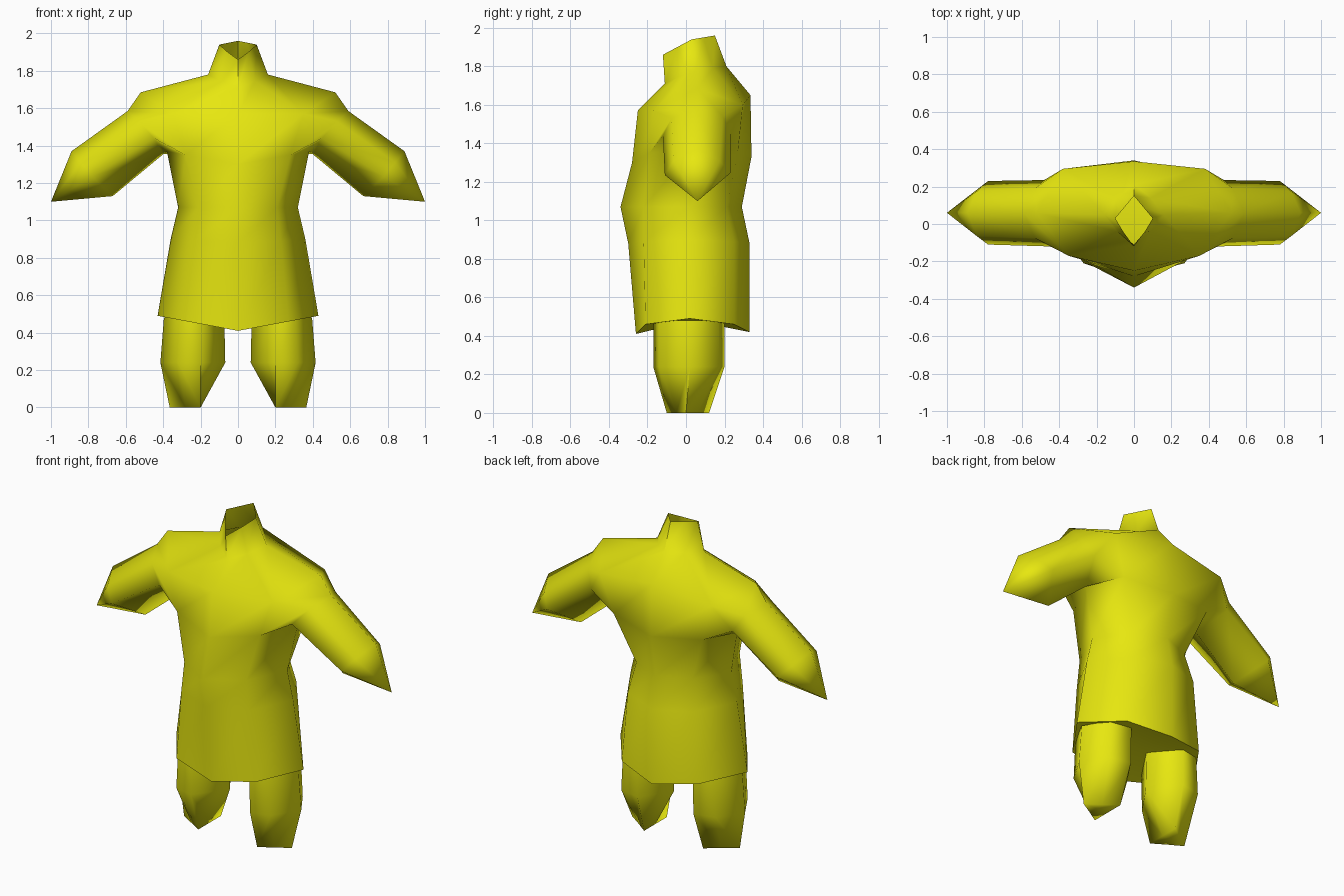
import bpy, bmesh, math

if "Cube" in bpy.data.objects:
    bpy.data.objects.remove(bpy.data.objects["Cube"])

yellow = bpy.data.materials.new("yellow")
yellow.diffuse_color = (0.8, 0.8, 0.005, 1)
yellow.use_nodes = True
yellow.node_tree.nodes["Principled BSDF"].inputs["Base Color"].default_value = yellow.diffuse_color


def skin(bm, rings, start=None, end=None, skip=()):
    """Skin closed rings; start/end are cap centres, skip holds (band, side) gaps."""
    loops = [[bm.verts.new(p) for p in r] for r in rings]
    n = len(loops[0])
    for k, (a, b) in enumerate(zip(loops, loops[1:])):
        for i in range(n):
            j = (i + 1) % n
            if (k, i) not in skip:
                bm.faces.new((a[i], a[j], b[j], b[i]))
    for tip, loop in ((start, loops[0]), (end, loops[-1])):
        if tip:
            v = bm.verts.new(tip)
            for i in range(n):
                bm.faces.new((loop[i], loop[(i + 1) % n], v))


def finish(bm, name, angle):
    bmesh.ops.remove_doubles(bm, verts=bm.verts, dist=0.0005)
    bmesh.ops.recalc_face_normals(bm, faces=bm.faces)
    me = bpy.data.meshes.new(name)
    bm.to_mesh(me)
    bm.free()
    me.materials.append(yellow)
    me.shade_smooth()
    me.set_sharp_from_angle(angle=math.radians(angle))
    bpy.context.collection.objects.link(bpy.data.objects.new(name, me))


def full_ring(half):
    """Half ring from front centre to back centre, completed by symmetry."""
    return half + [(-x, y, z) for x, y, z in half[-2:0:-1]]


def mirrored(points, s):
    return [(s * x, y, z) for x, y, z in points]


# Tunic body: hem, hips, waist, ribs, shoulders, neck base, open collar
body = [
    [(0, -.26, .41), (.27, -.21, .46), (.43, .02, .49), (.26, .25, .46), (0, .33, .42)],
    [(0, -.30, .88), (.23, -.22, .89), (.36, .02, .90), (.22, .25, .89), (0, .33, .88)],
    [(0, -.34, 1.07), (.21, -.22, 1.07), (.32, .02, 1.07), (.19, .21, 1.07), (0, .29, 1.07)],
    [(0, -.28, 1.30), (.28, -.19, 1.35), (.38, .04, 1.37), (.30, .27, 1.36), (0, .34, 1.33)],
    [(0, -.25, 1.57), (.35, -.17, 1.57), (.52, .06, 1.685), (.38, .295, 1.60), (0, .335, 1.65)],
    [(0, -.11, 1.71), (.09, -.04, 1.745), (.16, .05, 1.78), (.09, .14, 1.79), (0, .21, 1.80)],
    [(0, -.12, 1.86), (.055, -.045, 1.90), (.10, .03, 1.94), (.05, .09, 1.95), (0, .15, 1.96)],
]
tunic = bmesh.new()
# Armholes are left open between the rib and shoulder rings
skin(tunic, [full_ring(h) for h in body], start=(0, .03, .48),
     skip={(3, 1), (3, 2), (3, 5), (3, 6)})

# Sleeves, welded to the armholes, ending in a point
armhole = [body[4][1], body[4][2], body[4][3], body[3][3], body[3][2], body[3][1]]
sleeve = [armhole,
          [(.53, -.075, 1.53), (.59, .06, 1.585), (.53, .19, 1.54),
           (.48, .235, 1.45), (.40, .06, 1.354), (.45, -.12, 1.44)],
          [(.84, -.065, 1.31), (.89, .06, 1.37), (.84, .175, 1.31),
           (.78, .23, 1.245), (.67, .06, 1.13), (.78, -.11, 1.235)]]
for s in (-1, 1):
    skin(tunic, [mirrored(r, s) for r in sleeve], end=(s * 1.0, .06, 1.10))
finish(tunic, "tunic_with_sleeves", 80)

# Legs: six-sided, tapering to triangular feet
leg_sec = [(.415, .02), (.32, -.14), (.20, -.17), (.068, .02), (.19, .20), (.32, .17)]
foot_sec = [(.365, 0), (.28, -.05), (.20, -.10), (.20, .01), (.20, .12), (.28, .06)]
for s, side in ((-1, "right"), (1, "left")):
    leg = [[(x * .93 + .01, y, .48) for x, y in leg_sec],
           [(x, y, .24) for x, y in leg_sec],
           [(x, y, 0) for x, y in foot_sec]]
    bm = bmesh.new()
    skin(bm, [mirrored(r, s) for r in leg], end=(s * .26, .01, 0))
    finish(bm, side + "_leg", 75)
